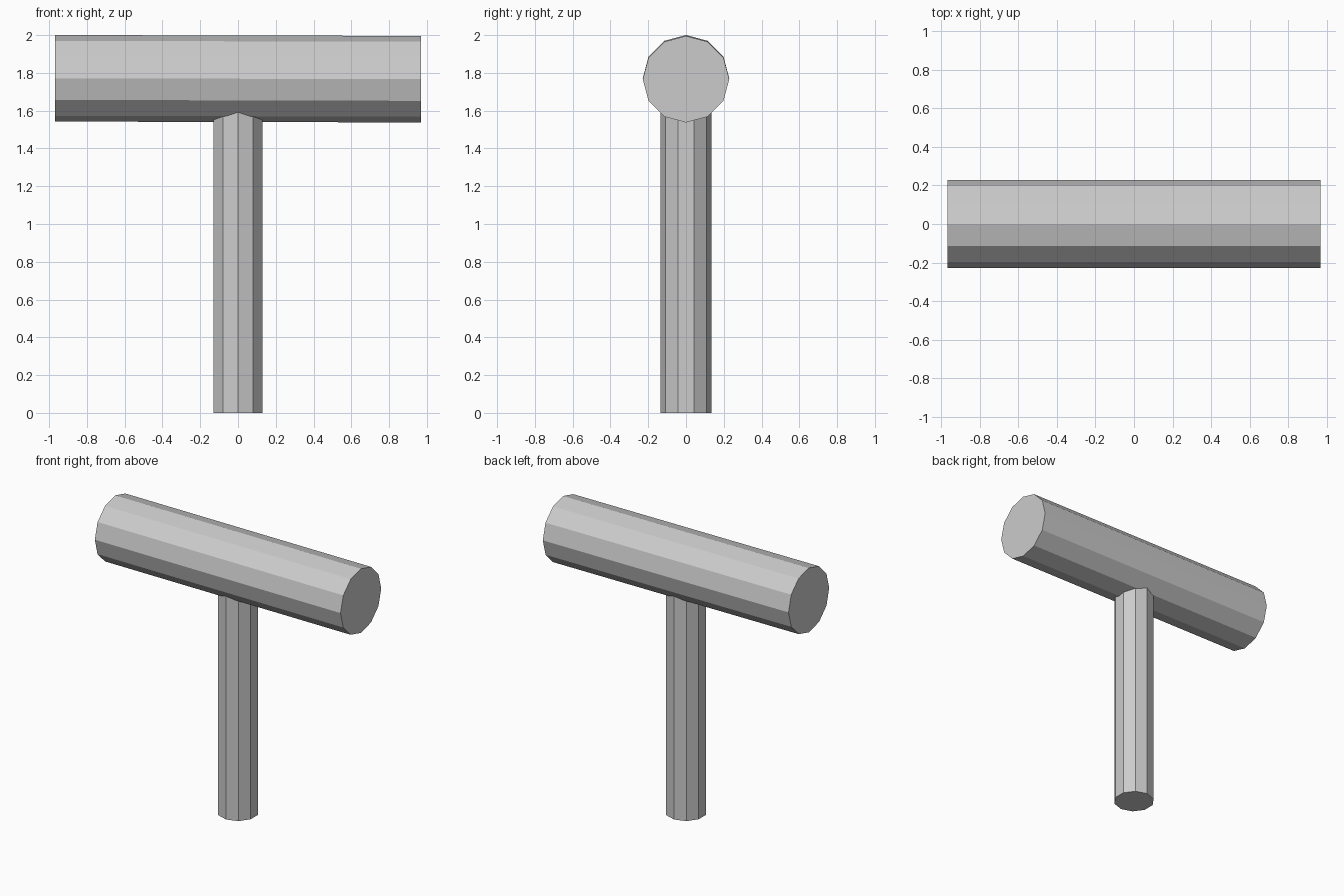
import bpy
from math import pi

if "Cube" in bpy.data.objects:
    bpy.data.objects.remove(bpy.data.objects["Cube"])


def rod(name, sides, radius, length, location, rotation):
    bpy.ops.mesh.primitive_cylinder_add(
        vertices=sides, radius=radius, depth=length,
        location=location, rotation=rotation)
    bpy.context.object.name = name


# Mallet head: twelve-sided, lying along x, a hair lower on the right
rod("head", 12, 0.229, 1.938, (0, 0, 1.769), (0, pi / 2 + 0.0025, 0))

# Handle: ten-sided, corner facing front, its top sunk into the head
handle_top = 1.62
rod("handle", 10, 0.135, handle_top, (0, 0, handle_top / 2), (0, 0, 0))
